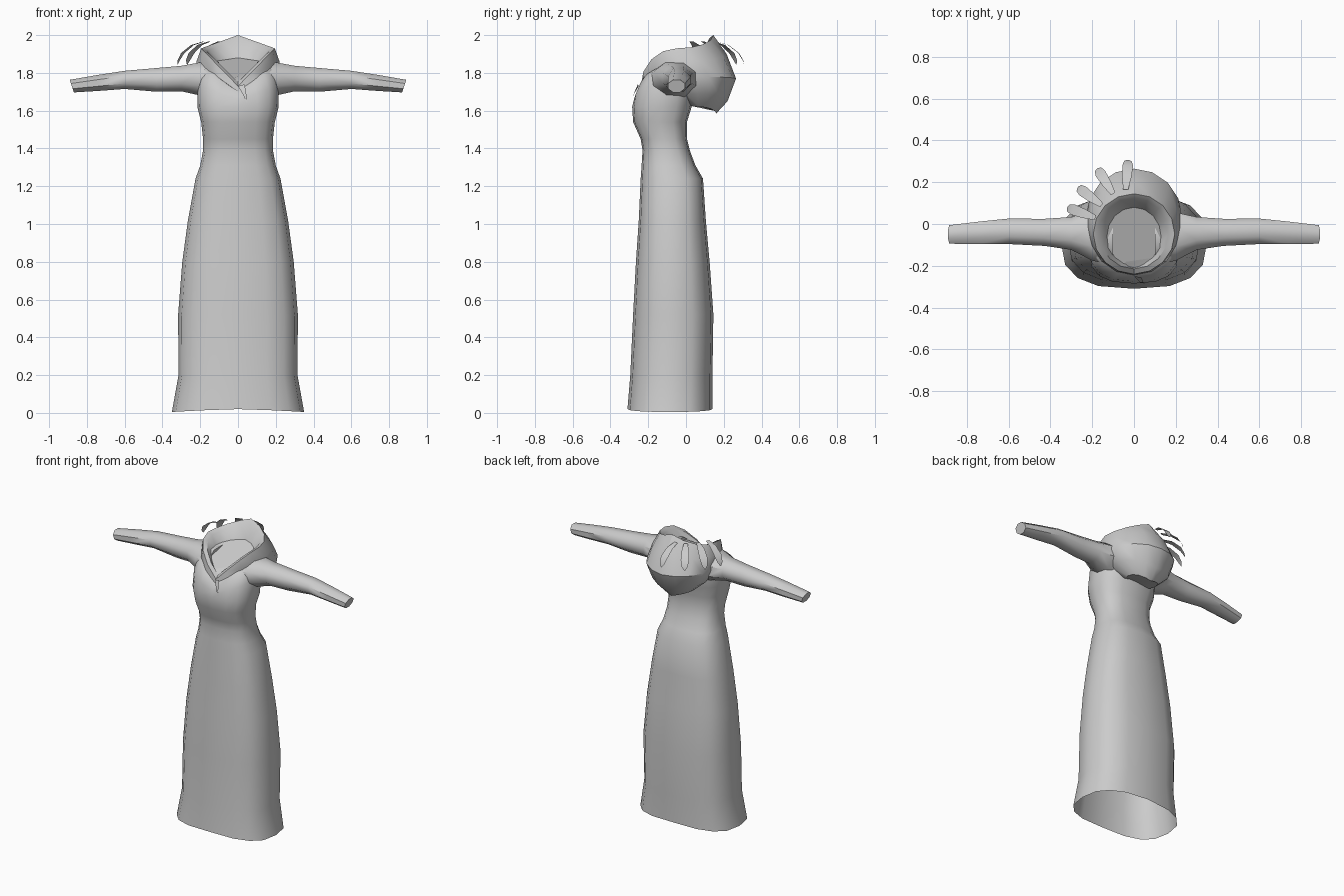
import bpy
import bmesh
from math import sin, cos, pi, radians, copysign
from mathutils import Vector

cube = bpy.data.objects.get("Cube")
if cube:
    bpy.data.objects.remove(cube)

cloth = bpy.data.materials.new("grey cloth")
cloth.use_nodes = True
grey = (0.6, 0.6, 0.6, 1)
cloth.diffuse_color = grey
cloth.node_tree.nodes["Principled BSDF"].inputs["Base Color"].default_value = grey


def loft(name, rings, cap_start=False, cap_end=False, closed=True, angle=45):
    """Bridge rings of equal length into one smooth-shaded part."""
    bm = bmesh.new()
    rows = [[bm.verts.new(p) for p in ring] for ring in rings]
    n = len(rows[0])
    for low, high in zip(rows, rows[1:]):
        for i in range(n if closed else n - 1):
            j = (i + 1) % n
            bm.faces.new((low[i], low[j], high[j], high[i]))
    if cap_start:
        bm.faces.new(rows[0][::-1])
    if cap_end:
        bm.faces.new(rows[-1])
    bmesh.ops.recalc_face_normals(bm, faces=bm.faces)
    mesh = bpy.data.meshes.new(name)
    bm.to_mesh(mesh)
    bm.free()
    mesh.materials.append(cloth)
    part = bpy.data.objects.new(name, mesh)
    bpy.context.collection.objects.link(part)
    bpy.ops.object.select_all(action="DESELECT")
    part.select_set(True)
    bpy.context.view_layer.objects.active = part
    bpy.ops.object.shade_smooth_by_angle(angle=radians(angle))
    return part


def ring(width, front, back, z_front, z_side, z_back, count=16, power=1.0):
    """Rounded loop around z whose height slopes from front to side to back."""
    points = []
    for i in range(count):
        a = 2 * pi * i / count
        s, c = sin(a), -cos(a)
        bow = [copysign(abs(v) ** power, v) for v in (s, c)]
        y = (front + back) / 2 + bow[1] * (back - front) / 2
        z_end = z_front if c < 0 else z_back
        points.append((width * bow[0], y, z_end + (z_side - z_end) * abs(s)))
    return points


# Robe body: level rings from hem to chest, then sloped rings for the neck
levels = [
    (0.315, -0.295, 0.14, 0.2), (0.317, -0.28, 0.145, 0.52),
    (0.295, -0.265, 0.125, 0.8), (0.265, -0.25, 0.105, 1.02),
    (0.225, -0.24, 0.09, 1.24), (0.2, -0.235, 0.05, 1.31),
    (0.185, -0.23, 0.02, 1.39), (0.185, -0.24, 0.005, 1.45),
    (0.195, -0.28, 0.005, 1.54), (0.215, -0.285, 0.03, 1.62),
]
rings = [ring(0.35, -0.31, 0.14, 0.02, 0.005, 0.02, power=0.75)]
rings += [ring(w, f, b, z, z, z, power=0.75) for w, f, b, z in levels]
rings += [
    ring(0.215, -0.275, 0.05, 1.66, 1.74, 1.74, power=0.8),
    ring(0.19, -0.25, 0.05, 1.7, 1.83, 1.82, power=0.9),
    ring(0.14, -0.215, 0.02, 1.71, 1.84, 1.84),
]
loft("robe_body", rings, cap_end=True, angle=60)

# Sleeves: tapered and slightly wavy, with a slanted closed cuff
sections = [
    (0.1, -0.06, 1.755, 0.15, 0.11), (0.2, -0.06, 1.768, 0.125, 0.095),
    (0.3, -0.045, 1.77, 0.085, 0.073), (0.43, -0.04, 1.763, 0.07, 0.068),
    (0.6, -0.035, 1.763, 0.066, 0.052), (0.74, -0.042, 1.747, 0.058, 0.046),
    (0.88, -0.05, 1.73, 0.048, 0.036),
]
for side, label in ((1, "left_sleeve"), (-1, "right_sleeve")):
    rings = []
    for x, y, z, depth, height in sections:
        slant = 0.012 if x > 0.8 else 0
        rings.append([(side * (x + slant * sin(a)), y + depth * cos(a), z + height * sin(a))
                      for a in (2 * pi * (i + 0.5) / 8 for i in range(8))])
    loft(label, rings, cap_start=True, cap_end=True, angle=50)

# Lowered hood: neck floor, inner wall, rim, then the sagging outer bag
loft("hood", [
    ring(0.13, -0.2, 0.08, 1.725, 1.86, 1.88),
    ring(0.165, -0.215, 0.125, 1.75, 1.915, 1.985),
    ring(0.195, -0.24, 0.145, 1.73, 1.93, 2.0),
    ring(0.22, -0.245, 0.215, 1.7, 1.86, 1.9),
    ring(0.23, -0.2, 0.265, 1.68, 1.78, 1.77),
    ring(0.19, -0.1, 0.22, 1.68, 1.69, 1.65),
    ring(0.11, -0.02, 0.16, 1.66, 1.62, 1.585),
], cap_start=True, cap_end=True, angle=35)

# Feathers fanned over one side of the hood, curving outward and down
roots = [(-0.04, 0.165, 85), (-0.1, 0.145, 122), (-0.155, 0.09, 143), (-0.185, 0.03, 160)]
for number, (x, y, heading) in enumerate(roots, 1):
    out = Vector((cos(radians(heading)), sin(radians(heading)), 0))
    across = Vector((-out.y, out.x, 0))
    rows = []
    for t, half in ((0, 0.012), (0.3, 0.022), (0.65, 0.026), (0.88, 0.018), (1, 0.003)):
        middle = Vector((x, y, 1.965)) + out * 0.145 * sin(t * 1.4) + Vector((0, 0, -0.12 * t ** 1.6))
        rows.append([middle - across * half, middle + across * half])
    loft("feather_" + str(number), rows, closed=False)

# Short fold in the cloth below the neckline
loft("neck_fold", [
    [(0.0, -0.25, 1.73), (0.035, -0.255, 1.74)],
    [(0.03, -0.28, 1.68), (0.045, -0.28, 1.68)],
    [(0.046, -0.284, 1.64), (0.05, -0.284, 1.64)],
], closed=False)
